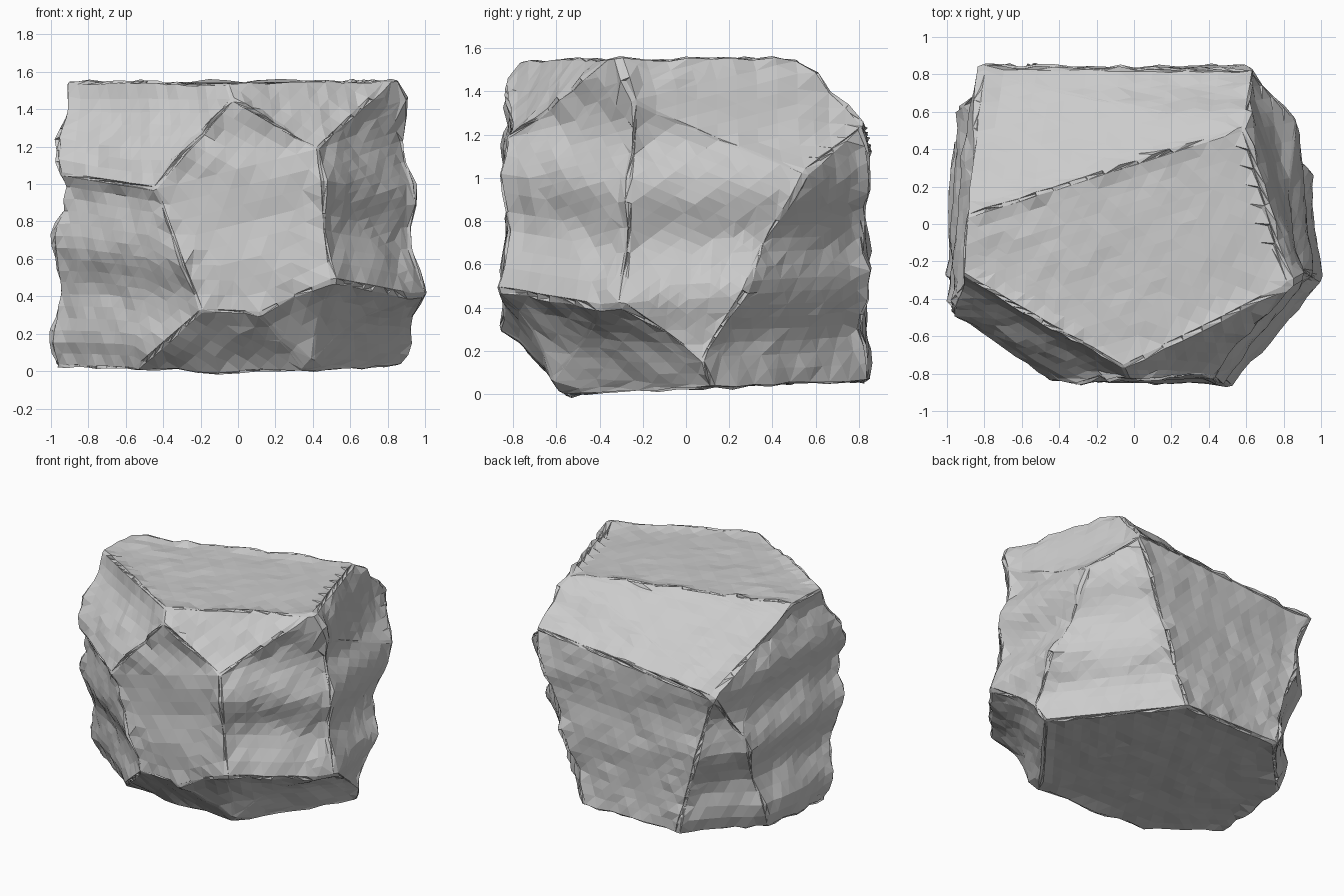
import bpy
import bmesh
import math
from mathutils import Vector, noise

cube = bpy.data.objects.get("Cube")
if cube:
    bpy.data.objects.remove(cube, do_unlink=True)

# Broken faces of the boulder: outward direction and plane offset
FACETS = {
    "top": ((0, -0.01, 1), 1.54),
    "top_back_inner": ((-0.171, 0.534, 1), 1.715),
    "top_back_outer": ((-0.039, 0.411, 0.441), 0.867),
    "bottom": ((0, 0.045, -1), -0.0335),
    "front": ((0, -1, 0.02), 0.85),
    "back": ((0, 1, 0), 0.825),
    "left_side": ((-1, 0.06, 0.04), 0.96),
    "left_side_upper": ((-1, 0.234, 0.15), 1.155),
    "right_side": ((1, 0.1, 0.07), 0.962),
    "right_side_upper": ((1, 0.28, 0.5), 1.5),
    "front_left_lower": ((-0.573, -0.82, -0.2), 0.74),
    "front_left_upper": ((-0.251, -0.434, 0.226), 0.692),
    "front_right_corner": ((0.14, -0.283, 0.255), 0.598),
    "front_right": ((0.36, -0.294, 0.04), 0.445),
    "back_right": ((0.903, 0.829, -0.326), 0.87),
    "back_left": ((-0.356, 0.338, -0.095), 0.4545),
    "underside_front": ((-0.01, -0.27, -0.27), 0.143),
    "underside_corner": ((0.049, -0.145, -0.1), 0.097),
    "underside_front_right": ((0.223, -0.218, -0.191), 0.2),
    "underside_right": ((0.252, -0.184, -0.26), 0.185),
}


def chop(bm, direction, offset):
    """Cut off everything beyond a plane and cap the cut."""
    n = Vector(direction)
    point = n * (offset / n.length_squared)
    cut = bmesh.ops.bisect_plane(
        bm, geom=bm.verts[:] + bm.edges[:] + bm.faces[:], dist=1e-5,
        plane_co=point, plane_no=n.normalized(), clear_outer=True)
    rim = [g for g in cut["geom_cut"] if isinstance(g, bmesh.types.BMEdge)]
    if rim:
        bmesh.ops.edgenet_fill(bm, edges=rim)
        bmesh.ops.recalc_face_normals(bm, faces=bm.faces[:])


def refine(bm, longest):
    """Split long edges until the facets are small and even."""
    for _ in range(8):
        long_edges = [e for e in bm.edges if e.calc_length() > longest]
        if not long_edges:
            break
        bmesh.ops.subdivide_edges(bm, edges=long_edges, cuts=1)
        bmesh.ops.triangulate(bm, faces=bm.faces[:])
        flat = [e for e in bm.edges if e.calc_face_angle(1.0) < 0.01]
        inside = list({f for e in flat for f in e.link_faces})
        bmesh.ops.beautify_fill(bm, faces=inside, edges=flat)


def weather(bm):
    """Push the surface in and out in rough, level bands with ragged rims."""
    bm.normal_update()
    moves = []
    for v in bm.verts:
        p, n = v.co, v.normal
        band = math.sin(math.tau * p.z / 0.5 + 1.57 * p.x + 0.63)
        side = math.hypot(n.x, n.y)
        depth = 0.008 + 0.028 * abs(n.x)
        rough = noise.noise(p * 3.1) * 0.018 + noise.noise(p * 9) * 0.016
        height = side * (depth * band + rough) + (1 - side) * rough * 0.6
        if max(e.calc_face_angle(0) for e in v.link_edges) > 0.25:
            height += 0.01 + 0.02 * noise.noise(p * 14)
        moves.append(n * height)
    for v, move in zip(bm.verts, moves):
        v.co += move


# Boulder: a block chopped into broken faces, chipped along its edges
bm = bmesh.new()
bmesh.ops.create_cube(bm, size=4)
for direction, offset in FACETS.values():
    chop(bm, direction, offset)
bmesh.ops.remove_doubles(bm, verts=bm.verts[:], dist=0.01)
bmesh.ops.bevel(bm, geom=bm.edges[:], offset=0.01, segments=1,
                affect='EDGES', clamp_overlap=True)
bmesh.ops.triangulate(bm, faces=bm.faces[:])
refine(bm, 0.12)
weather(bm)
bmesh.ops.recalc_face_normals(bm, faces=bm.faces[:])

mesh = bpy.data.meshes.new("boulder")
bm.to_mesh(mesh)
bm.free()
boulder = bpy.data.objects.new("boulder", mesh)
bpy.context.collection.objects.link(boulder)

# Stone colour
stone = bpy.data.materials.new("grey_stone")
stone.use_nodes = True
grey = (0.6, 0.6, 0.6, 1)
stone.diffuse_color = grey
shader = next(n for n in stone.node_tree.nodes if n.type == 'BSDF_PRINCIPLED')
shader.inputs["Base Color"].default_value = grey
shader.inputs["Roughness"].default_value = 0.9
mesh.materials.append(stone)
